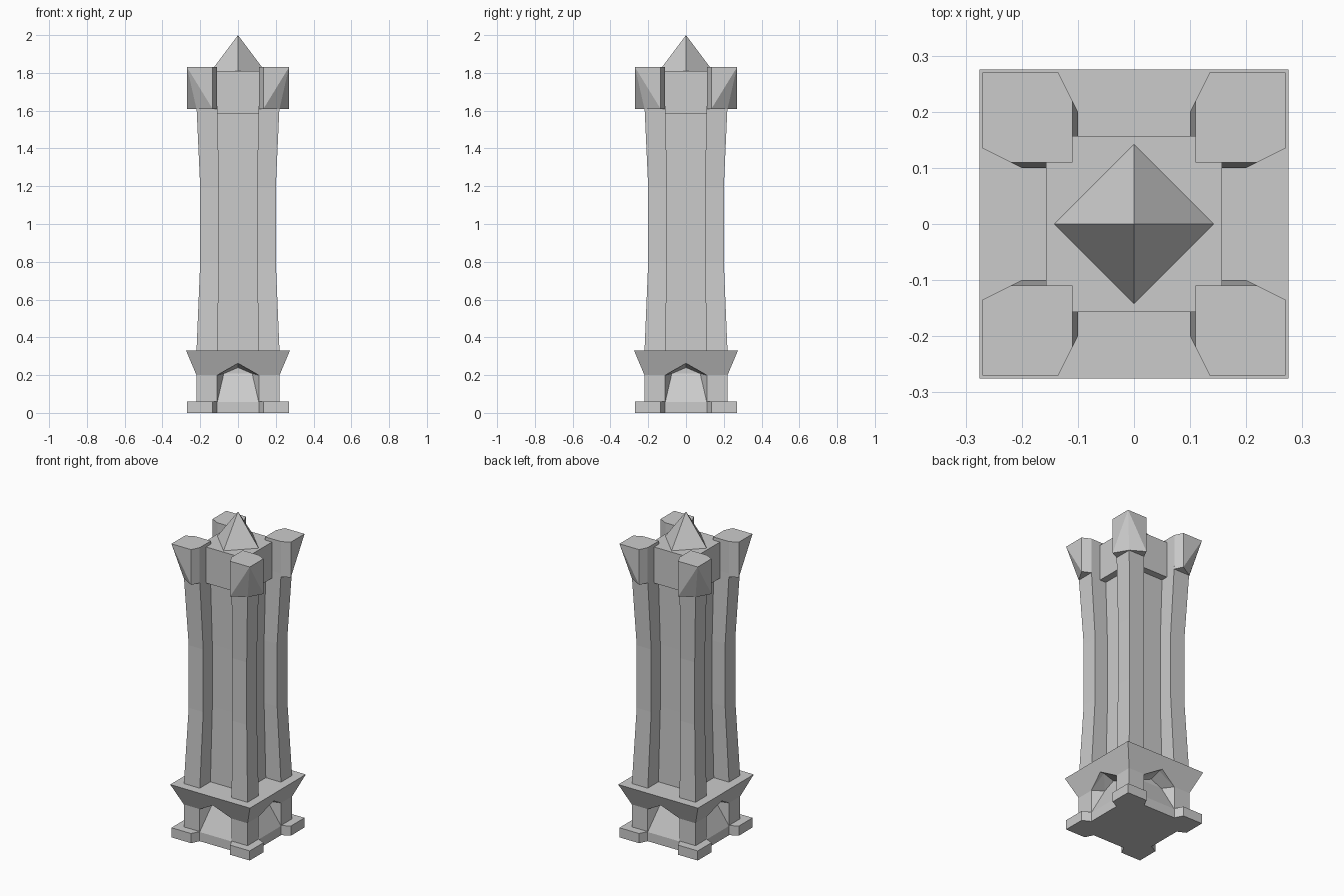
import bpy, bmesh

if "Cube" in bpy.data.objects:
    bpy.data.objects.remove(bpy.data.objects["Cube"])

QUADS = [(1, 1), (-1, 1), (-1, -1), (1, -1)]


def finish(name, bm):
    bmesh.ops.recalc_face_normals(bm, faces=bm.faces)
    me = bpy.data.meshes.new(name)
    bm.to_mesh(me)
    bm.free()
    ob = bpy.data.objects.new(name, me)
    bpy.context.collection.objects.link(ob)
    return ob


def loft(name, rings):
    """Stack rectangles (x0, x1, y0, y1, z) into a closed solid."""
    bm = bmesh.new()
    loops = [[bm.verts.new(p) for p in ((a, c, z), (b, c, z), (b, d, z), (a, d, z))]
             for a, b, c, d, z in rings]
    for lo, hi in zip(loops, loops[1:]):
        for i in range(4):
            j = (i + 1) % 4
            bm.faces.new((lo[i], lo[j], hi[j], hi[i]))
    bm.faces.new(loops[0][::-1])
    bm.faces.new(loops[-1])
    return finish(name, bm)


def square_loft(name, levels):
    return loft(name, [(-h, h, -h, h, z) for h, z in levels])


def hull(name, pts):
    bm = bmesh.new()
    vs = [bm.verts.new(p) for p in pts]
    res = bmesh.ops.convex_hull(bm, input=vs)
    loose = [v for v in bm.verts if not v.link_faces]
    bmesh.ops.delete(bm, geom=loose, context='VERTS')
    bmesh.ops.dissolve_limit(bm, angle_limit=0.01, verts=bm.verts, edges=bm.edges)
    return finish(name, bm)


# Plinth with flared collar
plinth = square_loft("plinth", [(0.22, 0), (0.22, 0.20), (0.275, 0.33)])

# Pointed alcoves with a sloping back, cut into each side
outline = [(-0.11, 0.057), (0.11, 0.057), (0.11, 0.20), (0, 0.262), (-0.11, 0.20)]
inner = [(-0.075, 0.208), (0.075, 0.208), (0, 0.24)]
alcove = ([(x, -y, z) for x, z in outline for y in (0.22, 0.32)]
          + [(x, -0.15, z) for x, z in inner])
for k in range(4):
    pts = alcove
    for _ in range(k):
        pts = [(-y, x, z) for x, y, z in pts]
    cutter = hull(f"alcove_cutter_{k}", pts)
    cutter.hide_render = True
    cutter.hide_set(True)
    mod = plinth.modifiers.new(f"alcove_{k}", 'BOOLEAN')
    mod.operation = 'DIFFERENCE'
    mod.solver = 'EXACT'
    mod.object = cutter

# Central shaft and the wider panel block under the roof
square_loft("shaft_core", [(0.115, 0.32), (0.11, 0.8), (0.11, 1.19), (0.115, 1.60)])
square_loft("panel_block", [(0.157, 1.585), (0.157, 1.81)])

# Roof spire with ridges along the axes
r = 0.15
hull("roof_spire", [(r, 0, 1.80), (-r, 0, 1.80), (0, r, 1.80), (0, -r, 1.80), (0, 0, 2.0)])

# Corner pieces: foot, waisted pillar and flared head
plan = [(0.11, 0.11), (0.11, 0.22), (0.135, 0.27), (0.27, 0.27), (0.27, 0.135), (0.22, 0.11)]
under = [(0.11, 0.11), (0.11, 0.22), (0.135, 0.27), (0.22, 0.22), (0.27, 0.135), (0.22, 0.11)]
waist = [(0.11, 0.22, 0.32), (0.10, 0.20, 0.80), (0.10, 0.20, 1.19), (0.11, 0.22, 1.63)]
for i, (sx, sy) in enumerate(QUADS):
    hull(f"corner_foot_{i}", [(sx * x, sy * y, z) for x, y in plan for z in (0, 0.06)])
    loft(f"corner_pillar_{i}", [(sx * a, sx * b, sy * a, sy * b, z) for a, b, z in waist])
    hull(f"corner_head_{i}", [(sx * x, sy * y, 1.83) for x, y in plan]
         + [(sx * x, sy * y, 1.61) for x, y in under])
